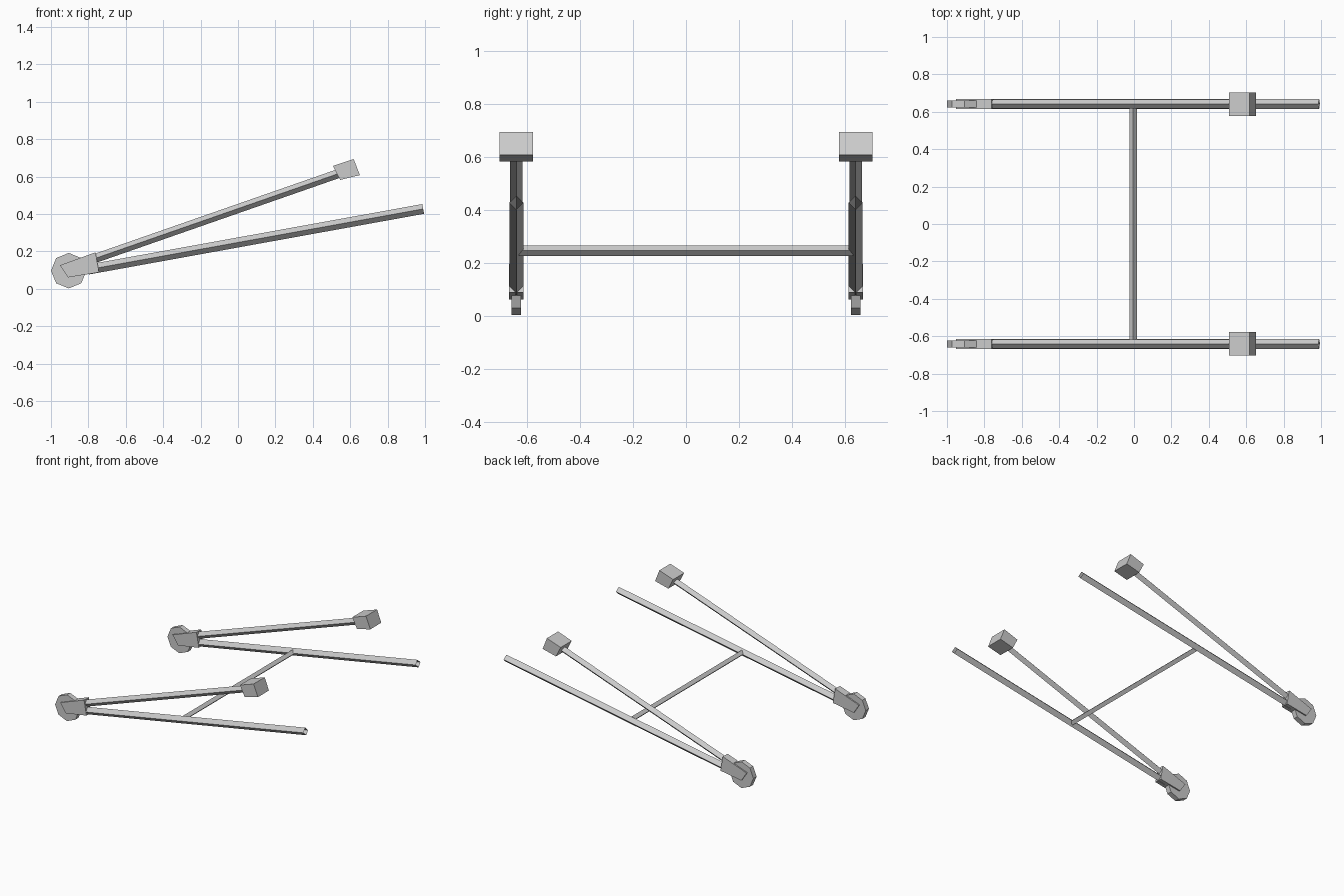
import bpy, bmesh
from mathutils import Vector

cube = bpy.data.objects.get("Cube")
if cube:
    bpy.data.objects.remove(cube, do_unlink=True)

GREY = (0.6, 0.6, 0.6, 1.0)
mat = bpy.data.materials.new("plain grey")
mat.use_nodes = True
mat.diffuse_color = GREY
mat.node_tree.nodes["Principled BSDF"].inputs["Base Color"].default_value = GREY


def finish(name, bm):
    mesh = bpy.data.meshes.new(name)
    bm.to_mesh(mesh)
    bm.free()
    mesh.materials.append(mat)
    obj = bpy.data.objects.new(name, mesh)
    bpy.context.collection.objects.link(obj)
    return obj


def tube(name, start, end, radius):
    """Open four-sided tube with one edge pointing up."""
    start, end = Vector(start), Vector(end)
    axis = (end - start).normalized()
    side = axis.cross(Vector((0, 0, 1))).normalized()
    up = side.cross(axis)
    bm = bmesh.new()
    rings = [[bm.verts.new(p + d * radius) for d in (side, up, -side, -up)]
             for p in (start, end)]
    for i in range(4):
        j = (i + 1) % 4
        bm.faces.new((rings[0][i], rings[0][j], rings[1][j], rings[1][i]))
    bmesh.ops.recalc_face_normals(bm, faces=bm.faces)
    # keep the walls facing outwards although the ends are open
    face = next(iter(bm.faces))
    if face.normal.dot(face.calc_center_median() - (start + end) / 2) < 0:
        bmesh.ops.reverse_faces(bm, faces=bm.faces)
    return finish(name, bm)


def slab(name, outline, y, half_width):
    """Solid made from an (x, z) outline, extruded along y."""
    bm = bmesh.new()
    face = bm.faces.new([bm.verts.new((x, y - half_width, z)) for x, z in outline])
    new = bmesh.ops.extrude_face_region(bm, geom=[face])["geom"]
    verts = [v for v in new if isinstance(v, bmesh.types.BMVert)]
    bmesh.ops.translate(bm, verts=verts, vec=(0, 2 * half_width, 0))
    bmesh.ops.recalc_face_normals(bm, faces=bm.faces)
    return finish(name, bm)


def wheel(name, x, y, z, radius, width):
    bpy.ops.mesh.primitive_cylinder_add(vertices=8, radius=radius, depth=width,
                                        location=(x, y, z), rotation=(1.5708, 0, 0))
    obj = bpy.context.object
    obj.name = name
    obj.data.materials.append(mat)


BRACKET = [(-0.952, 0.126), (-0.909, 0.061), (-0.743, 0.088), (-0.762, 0.195)]
GRIP = [(0.508, 0.657), (0.546, 0.582), (0.652, 0.608), (0.618, 0.694)]
TRACK = 0.641

# two matching side frames
for end, y in (("front", -TRACK), ("back", TRACK)):
    wheel(end + "_wheel", -0.905, y, 0.097, 0.095, 0.036)
    slab(end + "_wheel_bracket", BRACKET, y, 0.027)
    tube(end + "_lower_rail", (-0.80, y, 0.103), (0.99, y, 0.427), 0.0265)
    tube(end + "_upper_rail", (-0.80, y, 0.150), (0.56, y, 0.624), 0.024)
    slab(end + "_end_block", GRIP, y, 0.063)

# bar joining the lower rails
tube("cross_bar", (-0.005, -TRACK + 0.01, 0.246), (-0.005, TRACK - 0.01, 0.246), 0.02)
